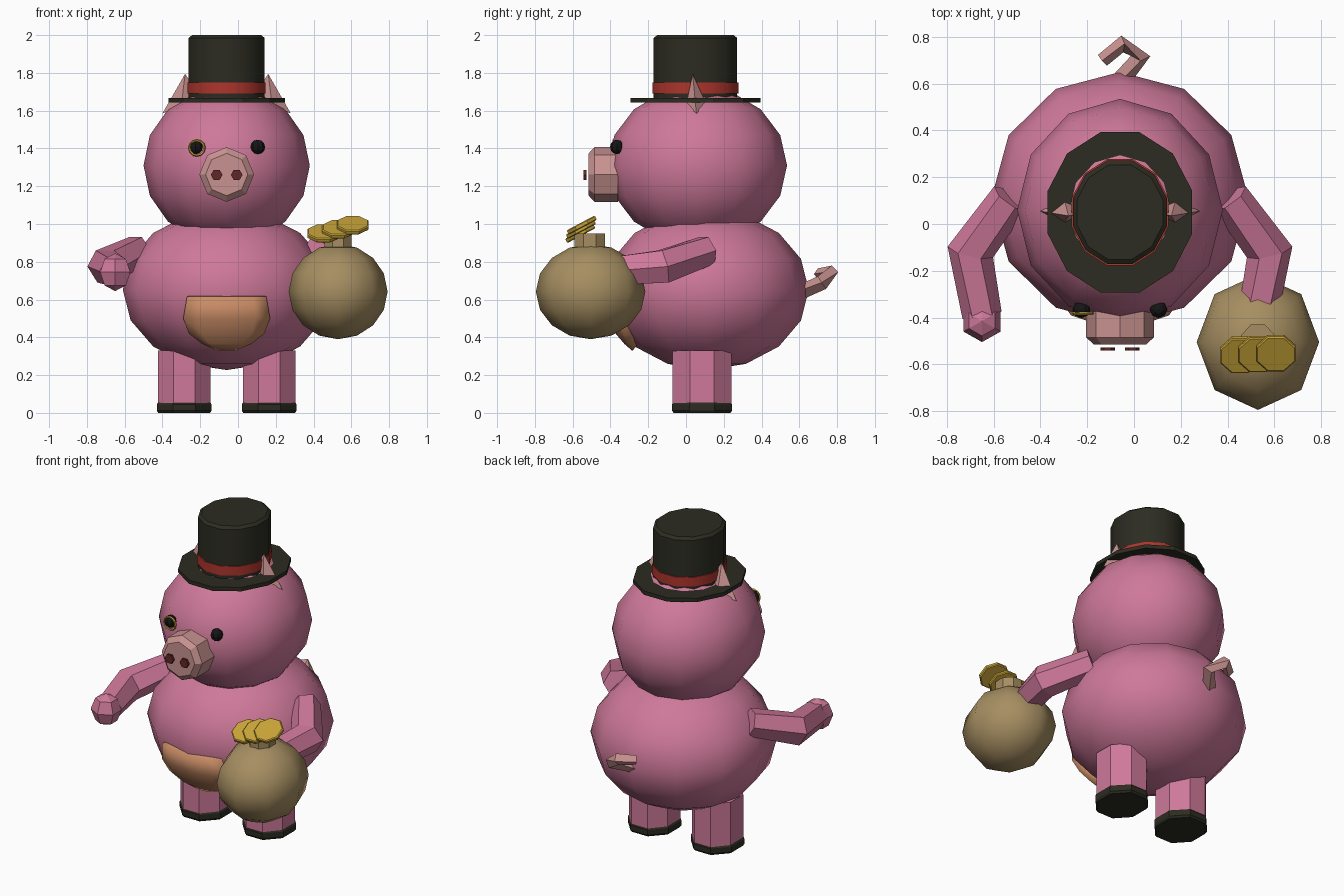
import bpy, bmesh, math
from mathutils import Matrix, Vector

old = bpy.data.objects.get("Cube")
if old:
    bpy.data.objects.remove(old, do_unlink=True)

CX = -0.06  # symmetry line of the animal


def material(name, r, g, b):
    m = bpy.data.materials.new(name)
    m.use_nodes = True
    m.diffuse_color = (r, g, b, 1)
    bsdf = m.node_tree.nodes["Principled BSDF"]
    bsdf.inputs["Base Color"].default_value = (r, g, b, 1)
    bsdf.inputs["Roughness"].default_value = 0.8
    return m


PINK = material("pink skin", 0.62, 0.19, 0.32)
PALE = material("pale pink", 0.58, 0.29, 0.28)
TAN = material("belly tan", 0.58, 0.26, 0.13)
SACK = material("sack cloth", 0.38, 0.27, 0.12)
GOLD = material("gold", 0.58, 0.37, 0.04)
DARK = material("hat black", 0.025, 0.025, 0.016)
RED = material("hat band red", 0.42, 0.035, 0.025)
MAROON = material("nostril maroon", 0.12, 0.02, 0.02)
BLACK = material("eye black", 0.008, 0.008, 0.008)


def finish(name, bm, mat, smooth=None, fix=True):
    if fix:
        bmesh.ops.recalc_face_normals(bm, faces=bm.faces[:])
    me = bpy.data.meshes.new(name)
    bm.to_mesh(me)
    bm.free()
    ob = bpy.data.objects.new(name, me)
    bpy.context.collection.objects.link(ob)
    me.materials.append(mat)
    if smooth:
        bpy.ops.object.select_all(action="DESELECT")
        ob.select_set(True)
        bpy.context.view_layer.objects.active = ob
        bpy.ops.object.shade_smooth_by_angle(angle=math.radians(smooth))
    return ob


def ball(name, loc, radii, mat, segs=12, rings=8, smooth=None):
    bm = bmesh.new()
    bmesh.ops.create_uvsphere(bm, u_segments=segs, v_segments=rings, radius=1)
    bm.transform(Matrix.Translation(loc) @ Matrix.Diagonal((*radii, 1)))
    return finish(name, bm, mat, smooth)


def skin_rings(bm, rings):
    """Bridge rings of points and cap both ends."""
    loops = [[bm.verts.new(p) for p in ring] for ring in rings]
    n = len(loops[0])
    for a, b in zip(loops, loops[1:]):
        for i in range(n):
            bm.faces.new((a[i], a[(i + 1) % n], b[(i + 1) % n], b[i]))
    bm.faces.new(loops[0][::-1])
    bm.faces.new(loops[-1])


def lathe(name, profile, sides, loc, mat, squash=1, phase=0.5, tilt=0, smooth=None):
    """Turn (radius, height) pairs; tilt turns the axis about x."""
    bm = bmesh.new()
    angles = [(i + phase) * math.tau / sides for i in range(sides)]
    skin_rings(bm, [[(r * math.cos(a), r * squash * math.sin(a), z) for a in angles]
                    for r, z in profile])
    bm.transform(Matrix.Translation(loc) @ Matrix.Rotation(math.radians(tilt), 4, "X"))
    return finish(name, bm, mat, smooth)


def tube(name, points, radii, sides, mat):
    bm = bmesh.new()
    pts = [Vector(p) for p in points]
    rings = []
    for i, (p, r) in enumerate(zip(pts, radii)):
        t = (pts[min(i + 1, len(pts) - 1)] - pts[max(i - 1, 0)]).normalized()
        u = t.cross(Vector((0, 0, 1))).normalized()
        v = u.cross(t)
        rings.append([p + r * (math.cos(a) * u + math.sin(a) * v)
                      for a in (k * math.tau / sides for k in range(sides))])
    skin_rings(bm, rings)
    return finish(name, bm, mat)


# Body and head
ball("body", (CX, 0.11, 0.652), (0.55, 0.54, 0.425), PINK, smooth=60)
ball("head", (CX, 0.06, 1.31), (0.44, 0.475, 0.42), PINK, smooth=60)

# Belly patch hugging the lower front of the body
bm = bmesh.new()
rows = []
for z, width in ((0.615, 0.21), (0.5, 0.23), (0.42, 0.2), (0.365, 0.13), (0.33, 0.05)):
    lift = 0.004 + 0.036 * (0.615 - z) / 0.285
    row = []
    for j in range(7):
        x = width * (j / 3 - 1)
        depth = math.sqrt(1 - (x / 0.55) ** 2 - ((z - 0.65) / 0.425) ** 2)
        row.append(bm.verts.new((CX + x, 0.11 - 0.54 * depth - lift, z)))
    rows.append(row)
for a, b in zip(rows, rows[1:]):
    for j in range(6):
        bm.faces.new((a[j], b[j], b[j + 1], a[j + 1]))
patch = finish("belly_patch", bm, TAN, smooth=40, fix=False)
solid = patch.modifiers.new("thickness", "SOLIDIFY")
solid.thickness = 0.07
solid.offset = -1

# Paired parts, mirrored about the symmetry line
for side, s in (("right", -1), ("left", 1)):
    leg_at = (CX + s * 0.225, 0.085, 0)
    lathe(side + "_leg", [(0.15, 0.05), (0.15, 0.33)], 8, leg_at, PINK, squash=1.12)
    lathe(side + "_hoof", [(0.148, 0), (0.157, 0.012), (0.157, 0.045), (0.148, 0.058)],
          8, leg_at, DARK, squash=1.1)
    tube(side + "_arm", [(CX + s * 0.47, 0.11, 0.86), (CX + s * 0.64, -0.12, 0.775),
                         (CX + s * 0.59, -0.39, 0.75)], (0.085, 0.1, 0.085), 6, PINK)
    ball(side + "_hand", (CX + s * 0.59, -0.415, 0.745), (0.092, 0.09, 0.1), PINK, 6, 4)
    ball(side + "_eye", (CX + s * 0.165, -0.366, 1.408), (0.038, 0.036, 0.038), BLACK, 8, 6)
    lathe(side + "_nostril", [(0.031, 0), (0.031, 0.014)], 6,
          (CX + s * 0.053, -0.528, 1.26), MAROON, phase=0, tilt=90)

    # Ear: four-sided spike leaning outward
    bm = bmesh.new()
    base = [bm.verts.new((CX + s * x, y, z)) for x, y, z in
            ((0.34, 0.055, 1.585), (0.24, 0.0, 1.63), (0.14, 0.055, 1.67), (0.24, 0.11, 1.63))]
    tip = bm.verts.new((CX + s * 0.22, 0.035, 1.795))
    bm.faces.new(base)
    for i in range(4):
        bm.faces.new((base[i], base[(i + 1) % 4], tip))
    finish(side + "_ear", bm, PALE)

# Snout
lathe("snout", [(0.145, -0.04), (0.145, 0.085), (0.112, 0.115)], 8,
      (CX, -0.4, 1.262), PALE, phase=0, tilt=90)

# Monocle ring
bpy.ops.mesh.primitive_torus_add(major_segments=12, minor_segments=5, major_radius=0.04,
                                 minor_radius=0.007, location=(-0.218, -0.383, 1.403),
                                 rotation=(math.radians(90), 0, 0))
bpy.context.object.name = "monocle"
bpy.context.object.data.materials.append(GOLD)

# Curly tail
tube("tail", [(-0.06, 0.61, 0.64), (0.03, 0.72, 0.69), (-0.05, 0.77, 0.745),
              (-0.135, 0.7, 0.735)], (0.04, 0.04, 0.036, 0.03), 4, PALE)

# Top hat
hat = (CX, 0.05, 0)
lathe("hat_brim", [(0.32, 1.642), (0.32, 1.667)], 12, hat, DARK, squash=1.11)
lathe("hat_crown", [(0.208, 1.66), (0.208, 1.985), (0.19, 2.0)], 12, hat, DARK,
      squash=1.1, smooth=35)
lathe("hat_band", [(0.214, 1.69), (0.214, 1.75)], 12, hat, RED, squash=1.1, smooth=35)

# Money sack with coins on top
ball("sack", (0.53, -0.505, 0.642), (0.262, 0.29, 0.252), SACK, 8, 8, smooth=60)
lathe("sack_neck", [(0.078, 0.84), (0.078, 0.95)], 8, (0.53, -0.51, 0), SACK, squash=1.12)
for i in range(3):
    lathe(f"coin_{i + 1}", [(0.085, -0.013), (0.091, -0.008), (0.091, 0.008), (0.085, 0.013)],
          8, (0.453 + 0.077 * i, -0.56 + 0.004 * i, 0.95 + 0.022 * i), GOLD, tilt=28)
